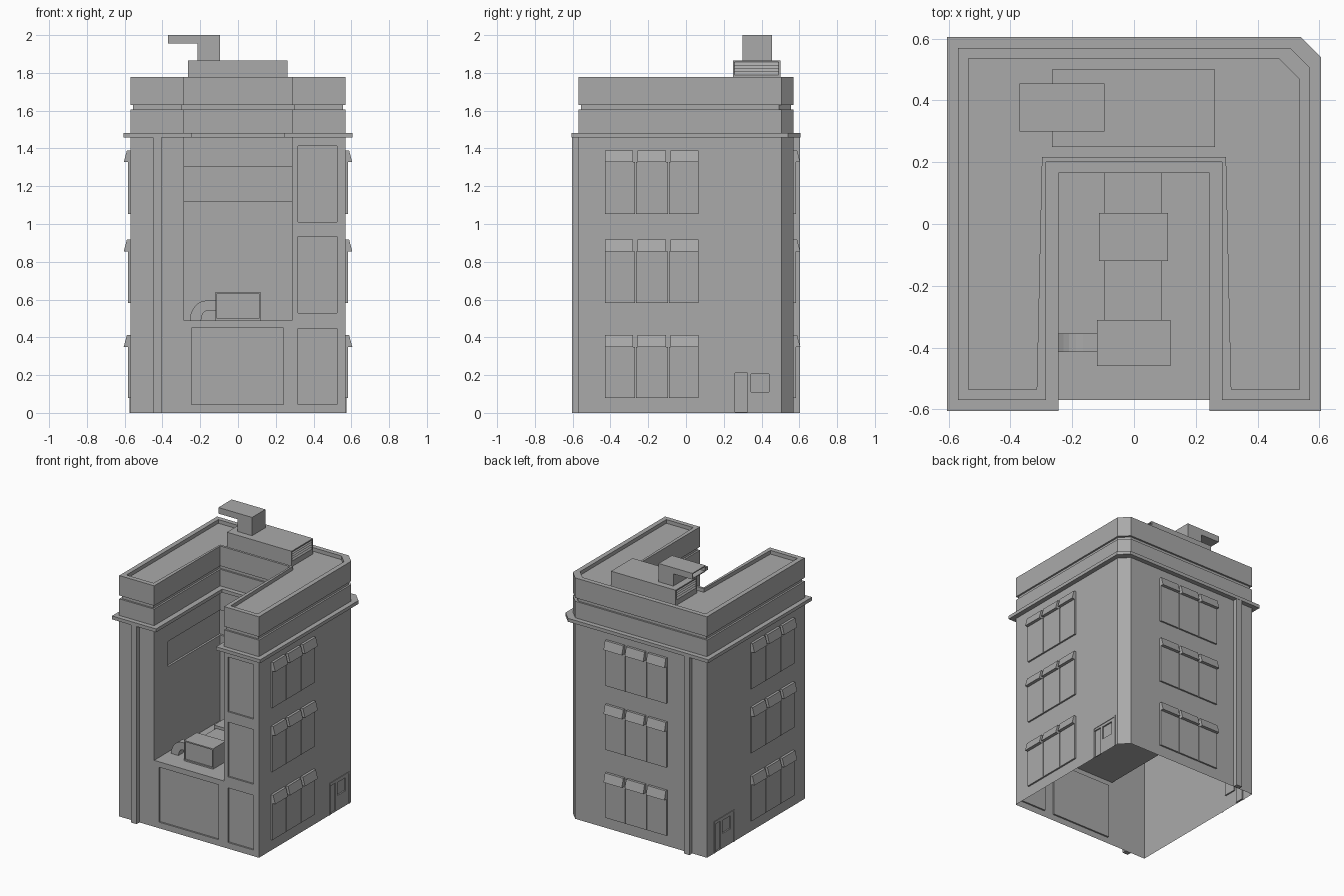
import bpy, bmesh, math
from mathutils import Matrix

if "Cube" in bpy.data.objects:
    bpy.data.objects.remove(bpy.data.objects["Cube"], do_unlink=True)

grey = bpy.data.materials.new("plain grey")
grey.use_nodes = True
grey.diffuse_color = (0.4, 0.4, 0.4, 1)
grey.node_tree.nodes["Principled BSDF"].inputs["Base Color"].default_value = grey.diffuse_color

RIGHT, BACK, LEFT = 90, 180, -90   # wall directions as turns from the front
HALF = 0.57                        # distance of every wall from the centre


def prism(name, pts, lo, hi, axis="z", turn=0):
    """Extrude a flat outline along an axis, then turn it about z."""
    place = {"z": lambda a, b, h: (a, b, h),
             "x": lambda a, b, h: (h, a, b),
             "y": lambda a, b, h: (a, h, b)}[axis]
    bm = bmesh.new()
    low = [bm.verts.new(place(a, b, lo)) for a, b in pts]
    high = [bm.verts.new(place(a, b, hi)) for a, b in pts]
    bm.faces.new(low)
    bm.faces.new(high)
    for i in range(len(pts)):
        j = (i + 1) % len(pts)
        bm.faces.new((low[i], low[j], high[j], high[i]))
    bmesh.ops.recalc_face_normals(bm, faces=bm.faces)
    bm.transform(Matrix.Rotation(math.radians(turn), 4, "Z"))
    me = bpy.data.meshes.new(name)
    bm.to_mesh(me)
    bm.free()
    me.materials.append(grey)
    ob = bpy.data.objects.new(name, me)
    bpy.context.collection.objects.link(ob)
    return ob


def box(name, x0, x1, y0, y1, z0, z1, turn=0):
    return prism(name, [(x0, y0), (x1, y0), (x1, y1), (x0, y1)], z0, z1, "z", turn)


def cut(ob, cutter):
    """Subtract the cutter for good and remove it."""
    mod = ob.modifiers.new("cut", "BOOLEAN")
    mod.operation, mod.solver, mod.object = "DIFFERENCE", "EXACT", cutter
    bpy.context.view_layer.update()
    me = bpy.data.meshes.new_from_object(ob.evaluated_get(bpy.context.evaluated_depsgraph_get()))
    ob.modifiers.clear()
    ob.data = me
    bpy.data.objects.remove(cutter, do_unlink=True)


def recess(ob, x0, x1, z0, z1, depth=0.012, turn=0):
    """Sink a rectangle into one of the outer walls."""
    cut(ob, box("cutter", x0, x1, -HALF - 0.1, -HALF + depth, z0, z1, turn))


def u_outline(outer, inner, back, inner_front=None, chamfer=0.065):
    """U-shaped plan, open to the front, with one cut corner."""
    f = inner_front or inner
    return [(-outer, -outer), (-f, -outer), (-inner, back), (inner, back), (f, -outer),
            (outer, -outer), (outer, outer - chamfer), (outer - chamfer, outer), (-outer, outer)]


# Main walls: solid block, courtyard and panels cut out, bottom left open
plan = [p for i, p in enumerate(u_outline(HALF, 0.285, 0.2)) if i not in (1, 2, 3, 4)]
walls = prism("building_walls", plan, 0, 1.46)
cut(walls, box("cutter", -0.285, 0.285, -0.8, 0.2, 0.49, 1.6))
cut(walls, box("cutter", -0.3, 0.3, -0.41, 0.215, 1.12, 1.305))
recess(walls, -0.245, 0.24, 0.045, 0.45)
for z in (0.045, 0.53, 1.01):
    recess(walls, 0.318, 0.525, z, z + 0.403)

# Side doors: sunken door leaf and small window
for side, start in ((RIGHT, 0.25), (LEFT, -0.485)):
    recess(walls, start + 0.01, start + 0.075, 0.005, 0.21, 0.01, side)
    recess(walls, start + 0.095, start + 0.19, 0.11, 0.205, 0.01, side)
    for n, (a, b, lo, hi) in enumerate(((0, 0.01, 0, 0.235), (0.01, 0.235, 0.225, 0.235),
                                        (0.225, 0.235, 0, 0.225))):
        box(f"door_frame_{side}_{n}", start + a, start + b, -HALF - 0.004, -HALF, lo, hi, side)

bm = bmesh.new()
bm.from_mesh(walls.data)
bmesh.ops.delete(bm, geom=[f for f in bm.faces if all(v.co.z < 0.001 for v in f.verts)],
                 context="FACES")
bm.to_mesh(walls.data)
bm.free()

# Cornice, parapet layers and sunken roof
prism("cornice", u_outline(0.605, 0.245, 0.165), 1.458, 1.483)
prism("lower_parapet", u_outline(HALF, 0.285, 0.2), 1.483, 1.605)
prism("parapet_groove", u_outline(0.557, 0.298, 0.213), 1.605, 1.63)
parapet = prism("upper_parapet", u_outline(HALF, 0.285, 0.2), 1.63, 1.777)
cut(parapet, prism("cutter", u_outline(0.535, 0.298, 0.217, 0.315), 1.75, 1.9))

# Windows with three panes and sloped awnings, on three walls and three floors
awning = [(-HALF, 0), (-0.605, 0), (-0.588, 0.063), (-HALF, 0.063)]
for side, first in ((RIGHT, -0.43), (LEFT, -0.065), (BACK, -0.25)):
    for floor, sill in enumerate((0.08, 0.582, 1.054)):
        top = (0.35, 0.855, 1.327)[floor]
        for pane in range(3):
            u = first + pane * 0.1735
            tag = f"{side}_{floor}_{pane}"
            left = u - (0.008 if pane else 0)
            right = u + (0.161 if pane < 2 else 0.15)
            box(f"window_pane_{tag}", left, right, -0.582, -HALF, sill, top, side)
            prism(f"awning_{tag}", [(y, z + top) for y, z in awning], u, u + 0.15, "x", side)

# Drain pipes on front and back
box("front_drain_pipe", -0.45, -0.405, -0.603, -HALF, 0, 1.458)
box("back_drain_pipe", 0.405, 0.45, -0.603, -HALF, 0, 1.458, BACK)

# Rooftop machine room with louvred ends
room = box("roof_room", -0.265, 0.262, 0.25, 0.5, 1.75, 1.865)
for x in (-0.265, 0.262):
    cut(room, box("cutter", x - 0.012, x + 0.012, 0.258, 0.49, 1.79, 1.857))
    inward = -1 if x > 0 else 1
    for n in range(4):
        z = 1.79 + n * 0.0168
        prism(f"louvre_{inward}_{n}", [(x, z), (x + inward * 0.012, z),
                                       (x + inward * 0.012, z + 0.0168)], 0.258, 0.49, "y")

# Bent exhaust duct with open mouth
exhaust = prism("roof_exhaust", [(-0.215, 1.865), (-0.095, 1.865), (-0.095, 2), (-0.37, 2),
                                 (-0.37, 1.955), (-0.215, 1.955)], 0.3, 0.455, "y")
cut(exhaust, box("cutter", -0.4, -0.33, 0.308, 0.447, 1.962, 1.993))

# Courtyard ventilation unit, duct and collar
unit = box("vent_unit", -0.12, 0.118, -0.46, -0.31, 0.49, 0.64)
cut(unit, box("cutter", -0.112, 0.11, -0.6, -0.45, 0.5, 0.631))
box("vent_duct", -0.095, 0.09, -0.31, 0.2, 0.49, 0.605)
box("duct_collar", -0.113, 0.11, -0.12, 0.035, 0.49, 0.625)


def arc(rx, rz, steps=6):
    turns = [math.pi / 2 * i / steps for i in range(steps + 1)]
    return [(-0.165 - rx * math.cos(t), 0.49 + rz * math.sin(t)) for t in turns]


elbow = arc(0.09, 0.105) + [(-0.12, 0.595), (-0.12, 0.54)] + arc(0.03, 0.05)[::-1]
prism("vent_elbow", elbow, -0.415, -0.355, "y")
